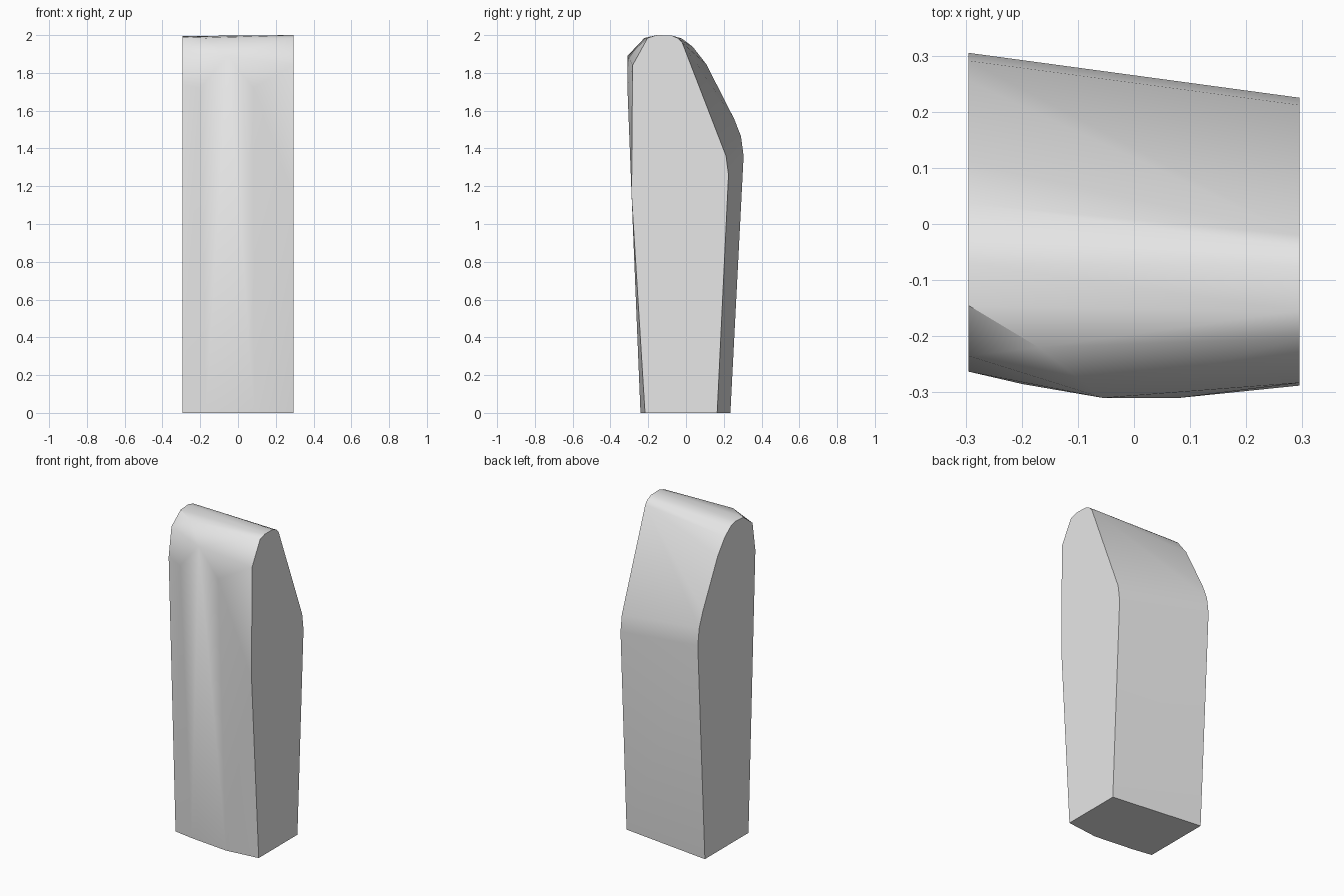
import bpy
import bmesh
import math

# Remove the default cube
cube = bpy.data.objects.get("Cube")
if cube:
    bpy.data.objects.remove(cube, do_unlink=True)

# Plain grey stone
stone = bpy.data.materials.new("stone_grey")
stone.use_nodes = True
colour = (0.8, 0.8, 0.8, 1)
stone.diffuse_color = colour
stone.node_tree.nodes["Principled BSDF"].inputs["Base Color"].default_value = colour

HALF = 0.295

# Side outlines as (y, z), from the back foot over the top to the front foot
right_outline = [(0.235, 0), (0.305, 1.36), (0.291, 1.465), (0.255, 1.556),
                 (0.108, 1.845), (0.036, 1.938), (-0.022, 1.982), (-0.07, 1.995),
                 (-0.145, 1.99), (-0.235, 1.92), (-0.263, 1.74), (-0.195, 0)]
left_outline = [(0.165, 0), (0.225, 1.26), (0.212, 1.36), (-0.02, 1.96),
                (-0.04, 1.982), (-0.075, 1.998), (-0.155, 2.0), (-0.203, 1.985),
                (-0.283, 1.84), (-0.288, 1.15), (-0.217, 0)]

# Bulge of the front face between the sides
bulge = [(-0.17, -0.22, 1.985), (-0.055, -0.31, 1.89), (0.08, -0.31, 1.72),
         (-0.2, -0.285, 1.72), (-0.17, -0.215, 0), (0.085, -0.241, 0)]

points = [(-HALF, y, z) for y, z in right_outline]
points += [(HALF, y, z) for y, z in left_outline]
points += bulge

# Standing stone: a convex skin over the outlines
bm = bmesh.new()
for p in points:
    bm.verts.new(p)
result = bmesh.ops.convex_hull(bm, input=bm.verts[:])
loose = [v for v in bm.verts if not v.link_faces]
bmesh.ops.delete(bm, geom=loose, context='VERTS')
bmesh.ops.dissolve_limit(bm, angle_limit=math.radians(0.2),
                         verts=bm.verts[:], edges=bm.edges[:])
bmesh.ops.recalc_face_normals(bm, faces=bm.faces[:])

mesh = bpy.data.meshes.new("standing_stone")
bm.to_mesh(mesh)
bm.free()
mesh.materials.append(stone)
block = bpy.data.objects.new("standing_stone", mesh)
bpy.context.collection.objects.link(block)

# Smooth the soft folds, keep the corners sharp
bpy.ops.object.select_all(action='DESELECT')
block.select_set(True)
bpy.context.view_layer.objects.active = block
bpy.ops.object.shade_smooth_by_angle(angle=math.radians(30))
